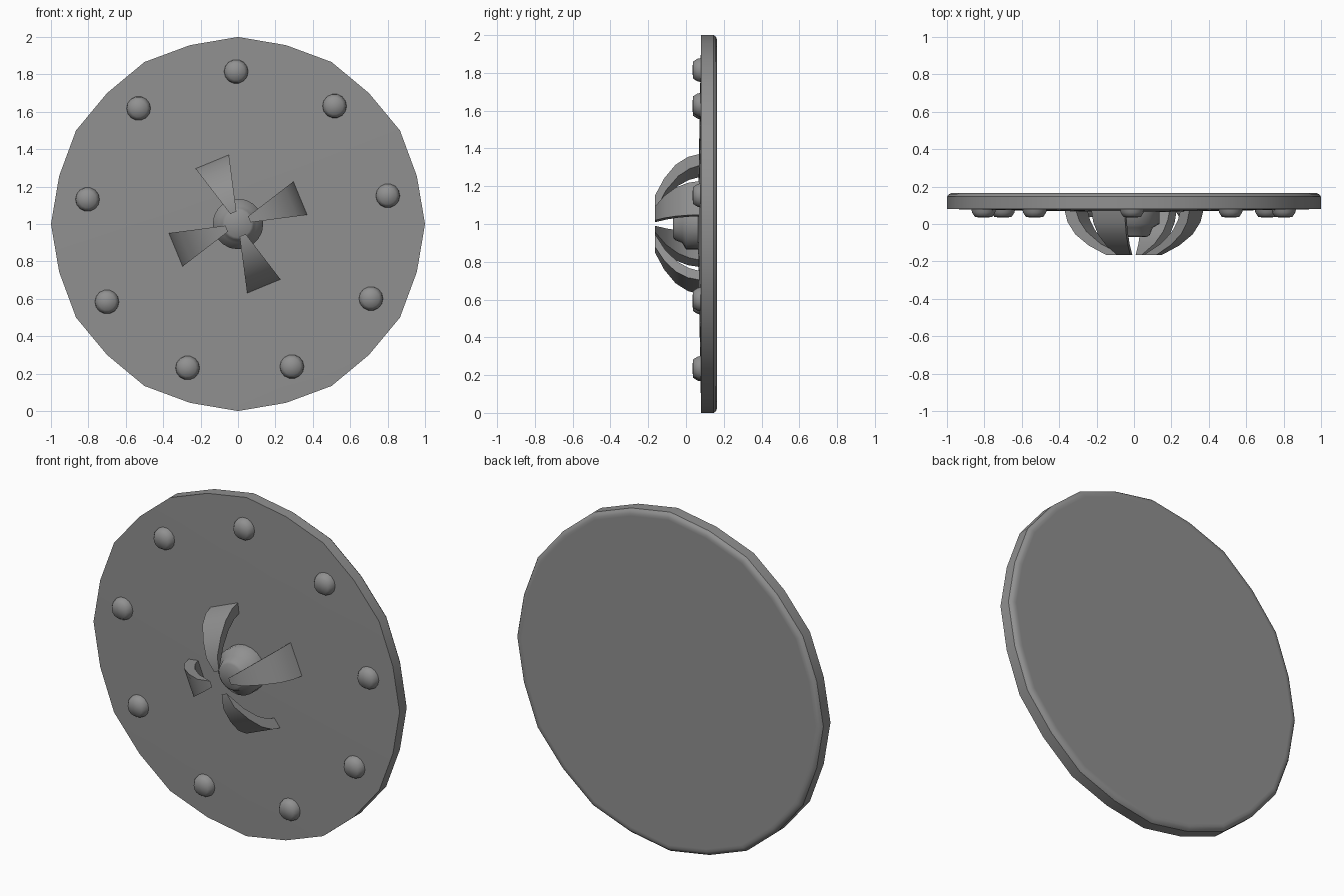
import bpy, bmesh, math
from mathutils import Vector

if "Cube" in bpy.data.objects:
    bpy.data.objects.remove(bpy.data.objects["Cube"])

# Dark grey metal shared by all parts
metal = bpy.data.materials.new("dark_metal")
metal.diffuse_color = (0.28, 0.28, 0.28, 1)
metal.use_nodes = True
metal.node_tree.nodes["Principled BSDF"].inputs["Base Color"].default_value = metal.diffuse_color


def finish(name, bm, angle=30):
    bmesh.ops.recalc_face_normals(bm, faces=bm.faces)
    mesh = bpy.data.meshes.new(name)
    bm.to_mesh(mesh)
    bm.free()
    mesh.materials.append(metal)
    ob = bpy.data.objects.new(name, mesh)
    bpy.context.collection.objects.link(ob)
    bpy.ops.object.select_all(action='DESELECT')
    ob.select_set(True)
    bpy.context.view_layer.objects.active = ob
    bpy.ops.object.shade_smooth_by_angle(angle=math.radians(angle))
    return ob


def lathe(name, profile, sides, x=0.0, z=1.0, odd_scale=1.0, angle=30):
    """Turn (radius, y) points about a y-parallel axis; radius 0 closes to a point."""
    bm = bmesh.new()
    rings = []
    for r, y in profile:
        if r == 0:
            rings.append([bm.verts.new((x, y, z))] * sides)
            continue
        ring = []
        for i in range(sides):
            a = 2 * math.pi * i / sides
            k = r * (odd_scale if i % 2 else 1.0)
            ring.append(bm.verts.new((x + k * math.cos(a), y, z + k * math.sin(a))))
        rings.append(ring)
    for lo, hi in zip(rings, rings[1:]):
        for i in range(sides):
            j = (i + 1) % sides
            quad = [lo[i], lo[j], hi[j], hi[i]]
            bm.faces.new(list(dict.fromkeys(quad)))
    return finish(name, bm, angle)


# Main disc: slightly coned front, soft bevel on the back edge, flat back
lathe("shield_disc",
      [(0, 0.062), (1.0, 0.08), (1.0, 0.146), (0.991, 0.158), (0.976, 0.165),
       (0.96, 0.165), (0, 0.165)], 24, odd_scale=0.99)

# Stepped centre boss
lathe("centre_boss",
      [(0, 0.09), (0.135, 0.09), (0.135, 0.0), (0.1, -0.02),
       (0.085, -0.058), (0.072, -0.068), (0, -0.07)], 20, angle=62)

# Ring of rivets
for n in range(9):
    a = math.radians(90.7 + 40 * n)
    lathe(f"rivet_{n + 1}",
          [(0, 0.085), (0.066, 0.085), (0.062, 0.062), (0.046, 0.037), (0, 0.034)],
          14, 0.815 * math.cos(a), 1 + 0.815 * math.sin(a), angle=70)

# Curved claw ribs: wedge-shaped arcs as (radius, y) outer and inner lines
outer = [(0.361, 0.072), (0.346, 0.01), (0.306, -0.055), (0.236, -0.115), (0.146, -0.165)]
inner = [(0.302, 0.072), (0.286, 0.02), (0.248, -0.04), (0.175, -0.105), (0.065, -0.165)]
for n in range(4):
    a = math.radians(22.5 + 90 * n)
    out = Vector((math.cos(a), 0, math.sin(a)))
    side = Vector((-math.sin(a), 0, math.cos(a)))
    bm = bmesh.new()
    loops = []
    for (ro, yo), (ri, yi) in zip(outer, inner):
        loop = []
        for r, y, s in ((ro, yo, 1), (ro, yo, -1), (ri, yi, -1), (ri, yi, 1)):
            p = out * r + side * (s * r * math.tan(math.radians(15)))
            loop.append(bm.verts.new((p.x, y, p.z + 1)))
        loops.append(loop)
    for l0, l1 in zip(loops, loops[1:]):
        for i in range(4):
            j = (i + 1) % 4
            bm.faces.new((l0[i], l0[j], l1[j], l1[i]))
    bm.faces.new(loops[0])
    bm.faces.new(loops[-1])
    finish(f"claw_rib_{n + 1}", bm, 35)
